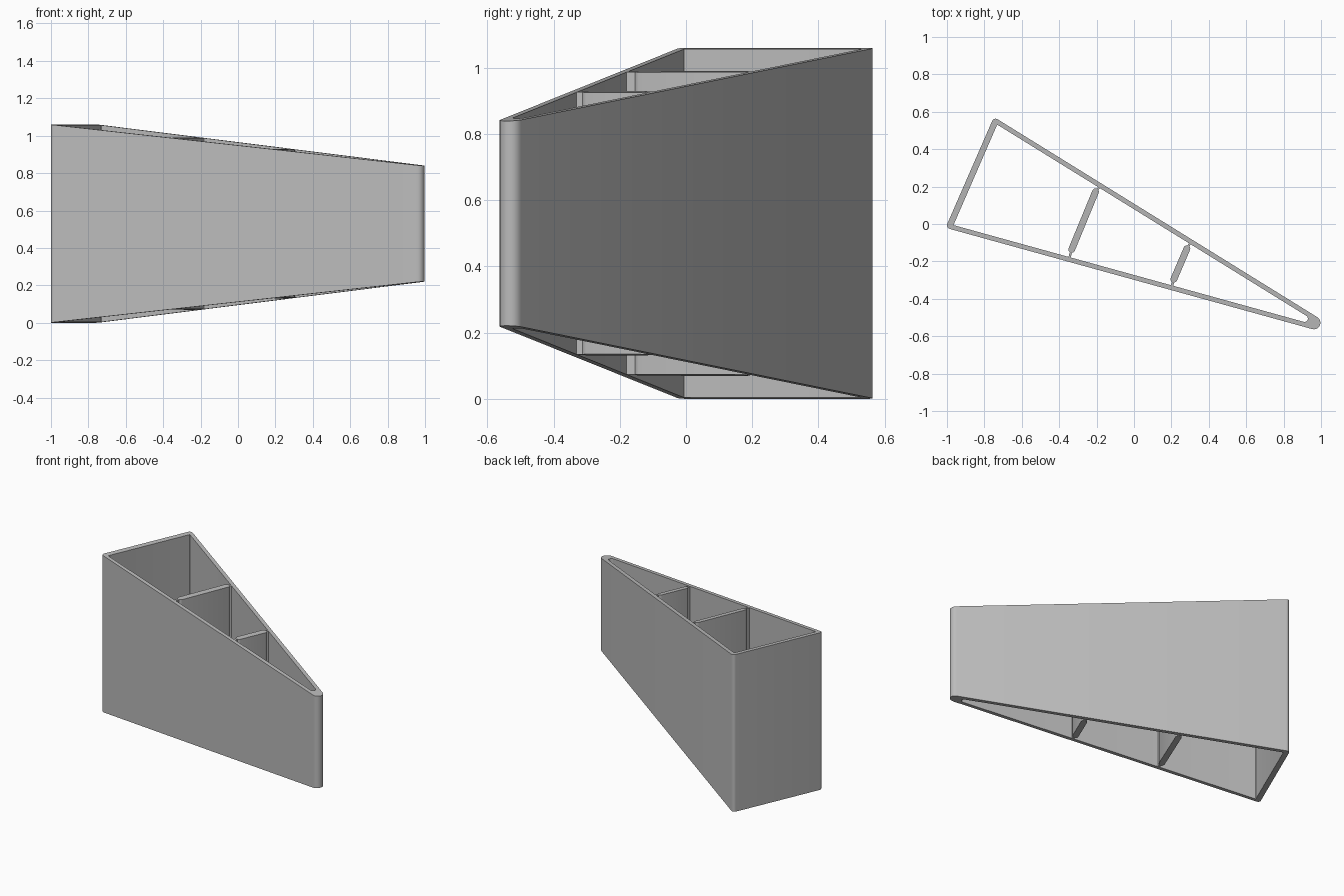
import bpy, bmesh
from math import acos, atan2, cos, sin, pi, hypot

cube = bpy.data.objects.get("Cube")
if cube:
    bpy.data.objects.remove(cube, do_unlink=True)

HEIGHT, SLOPE = 1.06, 0.108
ROOT = (-0.98, -0.007)

grey = bpy.data.materials.new("plain_grey")
grey.use_nodes = True
colour = (0.5, 0.5, 0.5, 1)
grey.diffuse_color = colour
grey.node_tree.nodes["Principled BSDF"].inputs["Base Color"].default_value = colour


def inset(x, y):
    """Height lost at top and bottom, growing away from the root wall."""
    s = (x - ROOT[0]) * 0.917 - (y - ROOT[1]) * 0.40 + 0.02
    return max(0, s * SLOPE)


def outline(discs, steps=10):
    """Tangent outline round discs (x, y, radius) given counter-clockwise."""
    n = len(discs)
    normals = []
    for i in range(n):
        (x1, y1, r1), (x2, y2, r2) = discs[i], discs[(i + 1) % n]
        d = hypot(x2 - x1, y2 - y1)
        normals.append(atan2(y2 - y1, x2 - x1) - acos((r1 - r2) / d))
    points = []
    for i, (x, y, r) in enumerate(discs):
        start = normals[i - 1]
        sweep = (normals[i] - start) % (2 * pi)
        for k in range(steps + 1):
            a = start + sweep * k / steps
            points.append((x + r * cos(a), y + r * sin(a)))
    return points


def add_prism(bm, loops):
    """Tapered prism from an outer loop and optional hole loops."""
    rims = ([], [])
    faces = []
    for loop in loops:
        low = [bm.verts.new((x, y, inset(x, y))) for x, y in loop]
        high = [bm.verts.new((x, y, HEIGHT - inset(x, y))) for x, y in loop]
        for i in range(len(loop)):
            j = (i + 1) % len(loop)
            faces.append(bm.faces.new((low[i], low[j], high[j], high[i])))
            for rim, verts in zip(rims, (low, high)):
                rim.append(bm.edges.get((verts[i], verts[j])))
    for rim in rims:
        filled = bmesh.ops.triangle_fill(bm, use_beauty=True, edges=rim)
        faces += [f for f in filled["geom"] if isinstance(f, bmesh.types.BMFace)]
    bmesh.ops.recalc_face_normals(bm, faces=faces)


def make_object(name, prisms):
    bm = bmesh.new()
    for loops in prisms:
        add_prism(bm, loops)
    mesh = bpy.data.meshes.new(name)
    bm.to_mesh(mesh)
    bm.free()
    mesh.materials.append(grey)
    obj = bpy.data.objects.new(name, mesh)
    bpy.context.collection.objects.link(obj)
    bpy.ops.object.select_all(action="DESELECT")
    obj.select_set(True)
    bpy.context.view_layer.objects.active = obj
    bpy.ops.object.shade_smooth_by_angle(angle=0.6)


# Hollow outer shell with a rounded, thicker tip
outer = outline([(*ROOT, 0.02), (0.962, -0.528, 0.035), (-0.74, 0.543, 0.02)])
inner = outline([(-0.961, -0.004, 0.003), (0.912, -0.506, 0.0177), (-0.73, 0.527, 0.003)])
make_object("outer_shell", [[outer, inner]])


# Cross walls: thick rounded panel joined to the shell by thin necks
def cross_wall(name, wall_a, end_a, end_b, wall_b):
    def bar(p, q, r):
        return [outline([(*p, r), (*q, r)])]
    make_object(name, [bar(end_a, end_b, 0.018),
                       bar(wall_a, end_a, 0.006),
                       bar(end_b, wall_b, 0.006)])


cross_wall("large_cross_wall", (-0.345, -0.18), (-0.333, -0.136), (-0.206, 0.172), (-0.183, 0.2))
cross_wall("small_cross_wall", (0.203, -0.333), (0.213, -0.295), (0.283, -0.132), (0.3, -0.103))
